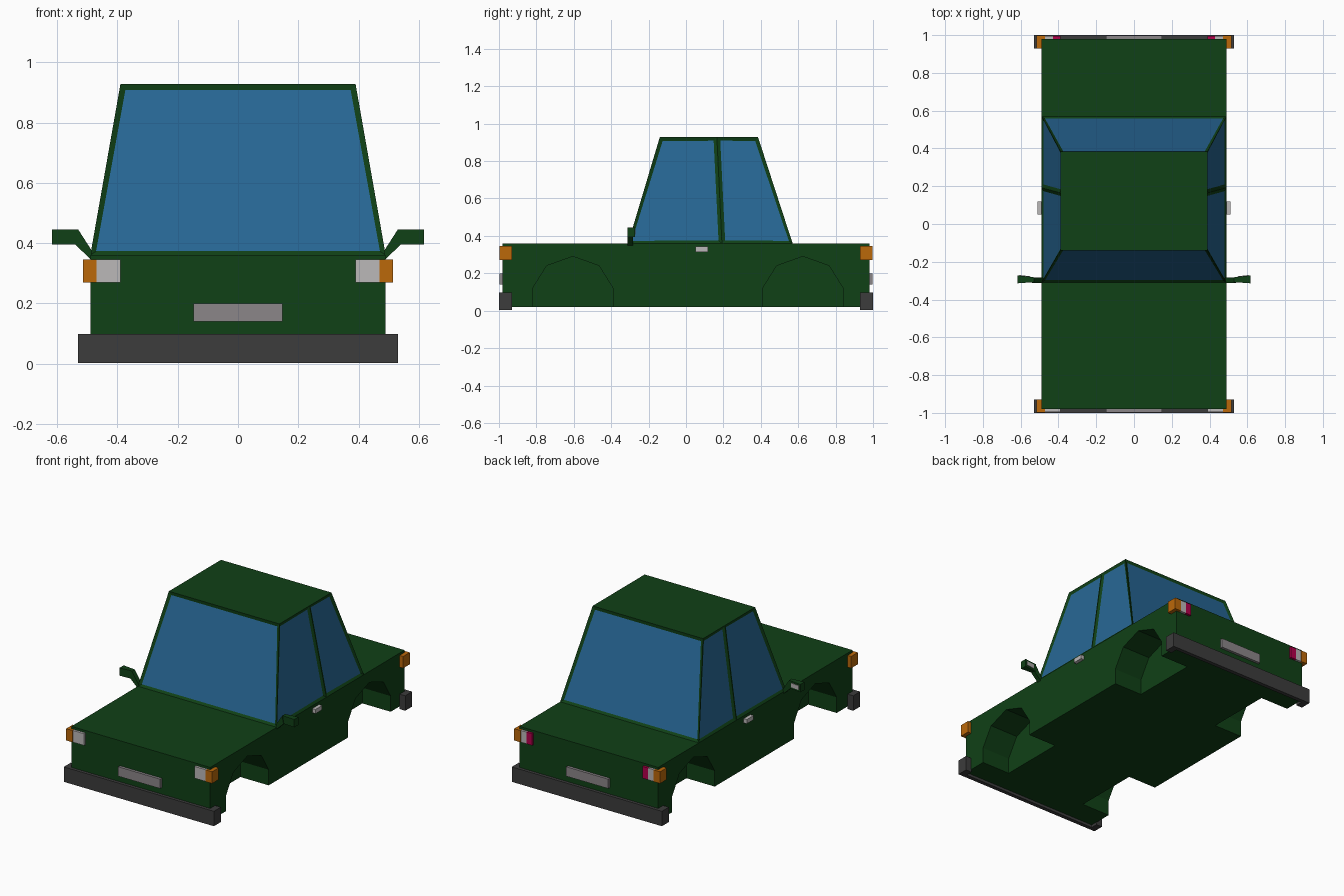
import bpy, bmesh
from mathutils import Vector

if "Cube" in bpy.data.objects:
    bpy.data.objects.remove(bpy.data.objects["Cube"])


def material(name, rgb):
    m = bpy.data.materials.new(name)
    m.diffuse_color = (*rgb, 1)
    m.use_nodes = True
    m.node_tree.nodes["Principled BSDF"].inputs["Base Color"].default_value = m.diffuse_color
    return m


GREEN = material("green_paint", (0.005, 0.052, 0.008))
GLASS = material("blue_glass", (0.02, 0.135, 0.3))
ORANGE = material("orange_lens", (0.5, 0.14, 0.003))
RED = material("red_lens", (0.45, 0.0, 0.07))
WHITE = material("white_lens", (0.5, 0.48, 0.48))
PLATE = material("plate_grey", (0.26, 0.24, 0.25))
DARK = material("bumper_grey", (0.045, 0.045, 0.045))


def finish(name, bm, *mats):
    bmesh.ops.recalc_face_normals(bm, faces=bm.faces)
    mesh = bpy.data.meshes.new(name)
    bm.to_mesh(mesh)
    bm.free()
    for m in mats:
        mesh.materials.append(m)
    ob = bpy.data.objects.new(name, mesh)
    bpy.context.collection.objects.link(ob)
    return ob


def add_prism(bm, points, vec):
    """Closed prism from a planar outline pushed along vec."""
    a = [bm.verts.new(p) for p in points]
    b = [bm.verts.new(Vector(p) + Vector(vec)) for p in points]
    bm.faces.new(a)
    bm.faces.new(b[::-1])
    for i in range(len(a)):
        j = (i + 1) % len(a)
        bm.faces.new((a[i], b[i], b[j], a[j]))


def prism(name, points, vec, mat):
    bm = bmesh.new()
    add_prism(bm, points, vec)
    return finish(name, bm, mat)


def box(name, x, y, z, mat):
    outline = [(x[0], y[0], z[0]), (x[1], y[0], z[0]), (x[1], y[1], z[0]), (x[0], y[1], z[0])]
    return prism(name, outline, (0, 0, z[1] - z[0]), mat)


# Lower body with four wheel wells
body = box("body", (-0.49, 0.49), (-0.98, 0.98), (0.02, 0.36), GREEN)
arch = [(-0.82, -0.1), (-0.82, 0.12), (-0.745, 0.24), (-0.605, 0.29),
        (-0.465, 0.24), (-0.39, 0.12), (-0.39, -0.1)]
bm = bmesh.new()
for s in (-1, 1):
    for shift in (0, 1.23):
        add_prism(bm, [(s * 0.29, y + shift, z) for y, z in arch], (s * 0.3, 0, 0))
wells = finish("wheel_well_cutter", bm, GREEN)
wells.hide_render = True
mod = body.modifiers.new("wheel_wells", "BOOLEAN")
mod.operation, mod.solver, mod.object = "DIFFERENCE", "EXACT", wells
bpy.context.view_layer.objects.active = body
bpy.ops.object.modifier_apply(modifier=mod.name)
bpy.data.objects.remove(wells)

# Cabin: sides split at the door pillar, windows inset into the frame
bm = bmesh.new()
rows = [(-0.31, -0.14), (0.192, 0.165), (0.57, 0.385)]
low = {s: [bm.verts.new((s * 0.49, b, 0.36)) for b, t in rows] for s in (-1, 1)}
top = {s: [bm.verts.new((s * 0.39, t, 0.928)) for b, t in rows] for s in (-1, 1)}
panes = []
for s in (-1, 1):
    for i in (0, 1):
        panes.append(bm.faces.new((low[s][i], low[s][i + 1], top[s][i + 1], top[s][i])))
for i in (0, 2):
    panes.append(bm.faces.new((low[-1][i], low[1][i], top[1][i], top[-1][i])))
bm.faces.new(top[-1] + top[1][::-1])
bm.faces.new(low[-1] + low[1][::-1])
bmesh.ops.recalc_face_normals(bm, faces=bm.faces)
bmesh.ops.inset_individual(bm, faces=panes, thickness=0.025, depth=-0.008)
for f in panes:
    f.material_index = 1
finish("cabin", bm, GREEN, GLASS)

# Bumpers, number plates and lights at both ends
for end, e in (("front", -1), ("rear", 1)):
    u = [(-0.53, 0.93), (-0.53, 1), (0.53, 1), (0.53, 0.93),
         (0.488, 0.93), (0.488, 0.975), (-0.488, 0.975), (-0.488, 0.93)]
    prism(end + "_bumper", [(x, e * y, 0.003) for x, y in u], (0, 0, 0.095), DARK)
    box(end + "_plate", (-0.148, 0.148), (e * 0.975, e * 0.997), (0.14, 0.2), PLATE)
    for side, s in (("left", -1), ("right", 1)):
        tag = f"{end}_{side}_"
        z = (0.27, 0.345)
        wrap = [(0.47, 0.975), (0.47, 0.997), (0.515, 0.997),
                (0.515, 0.93), (0.488, 0.93), (0.488, 0.975)]
        prism(tag + "indicator", [(s * x, e * y, z[0]) for x, y in wrap], (0, 0, 0.075), ORANGE)
        inner = 0.39 if e < 0 else 0.43
        box(tag + "white_lamp", (s * inner, s * 0.47), (e * 0.975, e * 0.995), z, WHITE)
        if e > 0:
            box(tag + "brake_lamp", (s * 0.39, s * 0.43), (e * 0.975, e * 0.995), z, RED)

# Door handles and wing mirrors
for side, s in (("left", -1), ("right", 1)):
    box(side + "_door_handle", (s * 0.485, s * 0.512), (0.05, 0.118), (0.315, 0.342), WHITE)
    stem = [(0.487, 0.345), (0.485, 0.375), (0.53, 0.445), (0.54, 0.395)]
    prism(side + "_mirror_stem", [(s * x, -0.312, z) for x, z in stem], (0, 0.028, 0), GREEN)
    head = [(0.53, -0.308), (0.617, -0.314), (0.617, -0.272), (0.53, -0.282)]
    prism(side + "_mirror_head", [(s * x, y, 0.395) for x, y in head], (0, 0, 0.05), GREEN)
    glass = [(0.548, -0.282), (0.606, -0.276), (0.606, -0.27), (0.548, -0.277)]
    prism(side + "_mirror_glass", [(s * x, y, 0.407) for x, y in glass], (0, 0, 0.027), WHITE)
